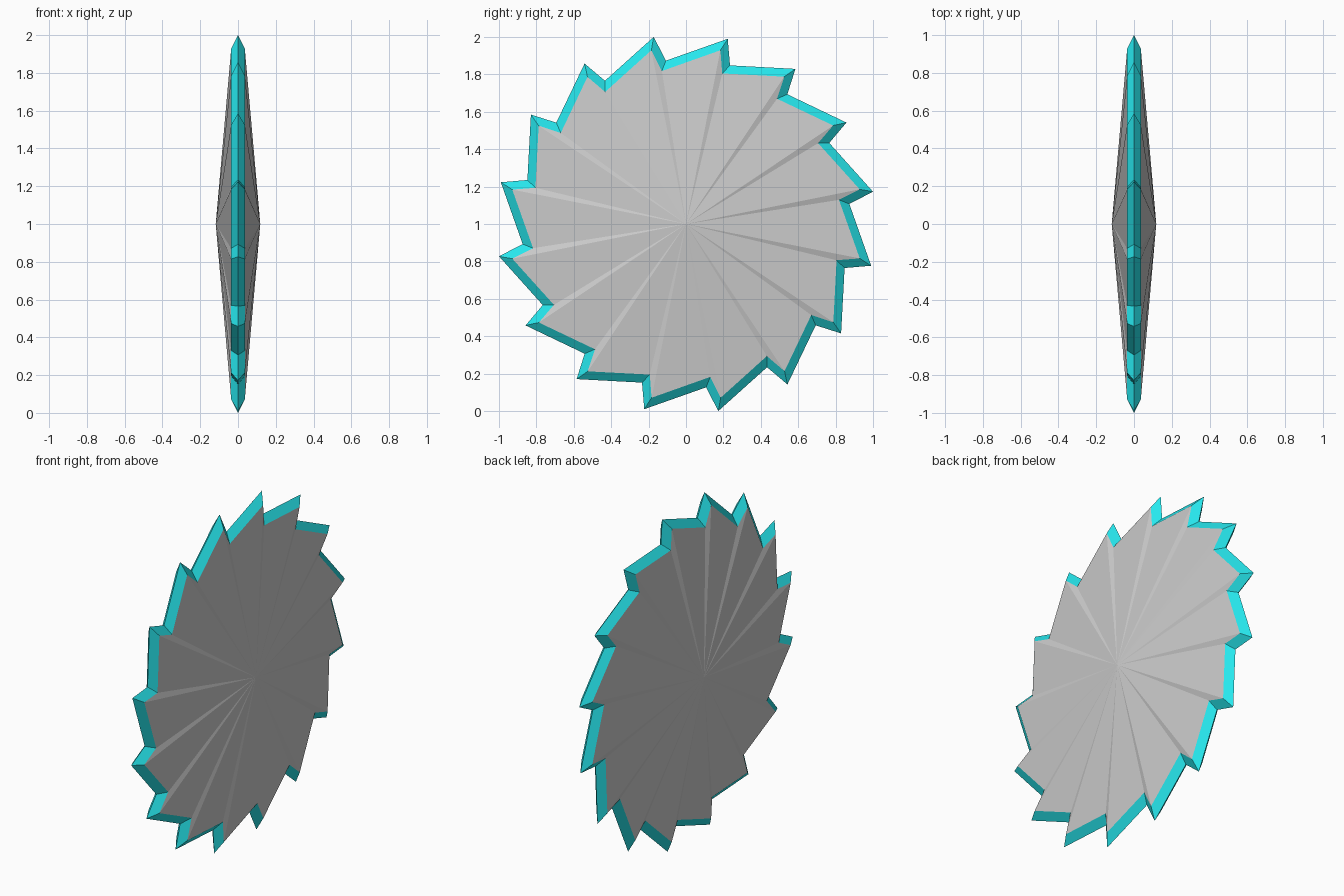
import bpy
from math import sin, cos, radians

if "Cube" in bpy.data.objects:
    bpy.data.objects.remove(bpy.data.objects["Cube"])

TEETH = 16
STEP = 360 / TEETH
PHASE = 9.8          # angle of the first tooth tip
EDGE_X = 0.036       # half thickness where the bevel starts
HUB_X = 0.118        # half thickness at the centre


def ring(x, tip, valley):
    """Saw-tooth outline: valley then tip for each tooth, given as (radius, angle)."""
    pts = []
    for i in range(TEETH):
        for r, a in (valley, tip):
            t = radians(PHASE + i * STEP + a)
            pts.append((x, r * cos(t), 1 + r * sin(t)))
    return pts


def make(name, verts, faces, color=None):
    mesh = bpy.data.meshes.new(name)
    mesh.from_pydata(verts, [], faces)
    mesh.update()
    obj = bpy.data.objects.new(name, mesh)
    bpy.context.collection.objects.link(obj)
    if color:
        mat = bpy.data.materials.new(name + "_colour")
        mat.diffuse_color = color
        mat.use_nodes = True
        mat.node_tree.nodes["Principled BSDF"].inputs["Base Color"].default_value = mat.diffuse_color
        mesh.materials.append(mat)
    return obj


N = 2 * TEETH
INNER_TIP, INNER_VALLEY = (0.947, 1.5), (0.828, -0.83)
OUTER_TIP, OUTER_VALLEY = (1.0148, 0), (0.88, -2.8)
right = ring(EDGE_X, INNER_TIP, INNER_VALLEY)
left = ring(-EDGE_X, INNER_TIP, INNER_VALLEY)
rim = ring(0, OUTER_TIP, OUTER_VALLEY)

# Grey blade body: a faceted shallow cone on each side
faces = []
for i in range(N):
    j = (i + 1) % N
    faces += [(2 * N, i, j), (2 * N + 1, N + j, N + i)]
make("blade_body", right + left + [(HUB_X, 0, 1), (-HUB_X, 0, 1)], faces)

# Coloured cutting edge: bevels from both sides meeting at a sharp rim
faces = []
for i in range(N):
    j = (i + 1) % N
    faces += [(i, 2 * N + i, 2 * N + j, j),
              (N + j, 2 * N + j, 2 * N + i, N + i)]
make("cutting_edge", right + left + rim, faces, (0.02, 0.8, 0.85, 1))
